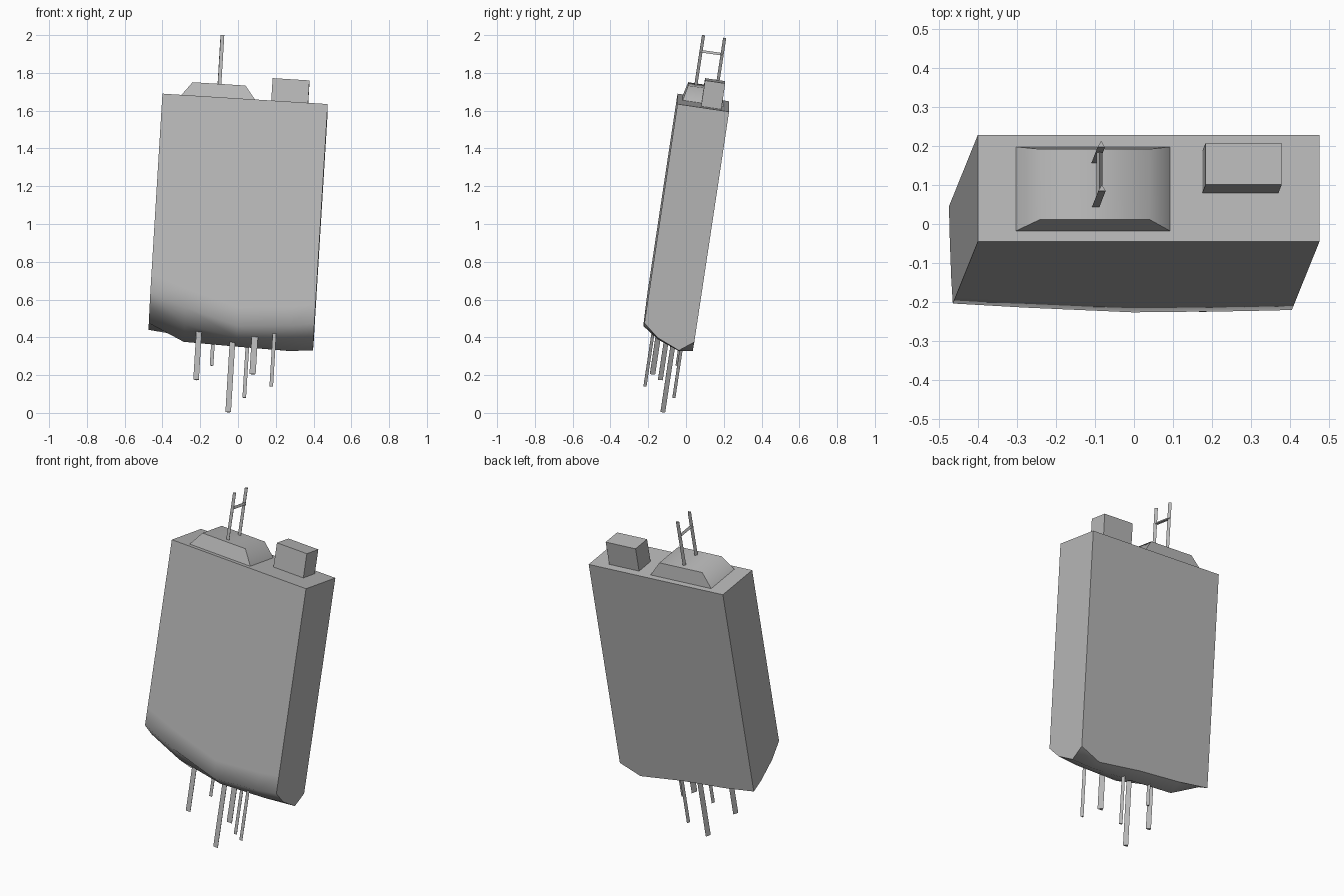
import bpy, bmesh, math
from mathutils import Vector

cube = bpy.data.objects.get("Cube")
if cube:
    bpy.data.objects.remove(cube, do_unlink=True)

# Leaning frame: u across, v back, w up, starting at the front roof corner
ORIGIN = Vector((-0.40, -0.045, 1.69))
U = Vector((1, 0, -0.063))
V = Vector((0, 1, -0.148))
W = Vector((0.061, 0.151, 1))


def lean(u, v, w):
    return ORIGIN + U * u + V * v + W * w


concrete = bpy.data.materials.new("grey_concrete")
concrete.use_nodes = True
grey = (0.48, 0.48, 0.48, 1)
concrete.diffuse_color = grey
concrete.node_tree.nodes["Principled BSDF"].inputs["Base Color"].default_value = grey


def finish(bm, name, smooth=None):
    bmesh.ops.recalc_face_normals(bm, faces=bm.faces)
    mesh = bpy.data.meshes.new(name)
    bm.to_mesh(mesh)
    bm.free()
    mesh.materials.append(concrete)
    obj = bpy.data.objects.new(name, mesh)
    bpy.context.collection.objects.link(obj)
    if smooth:
        bpy.ops.object.select_all(action='DESELECT')
        obj.select_set(True)
        bpy.context.view_layer.objects.active = obj
        bpy.ops.object.shade_smooth_by_angle(angle=math.radians(smooth))
    return obj


def block(name, base, top, height, smooth=None):
    """Box or frustum in the leaning frame; base and top are (u0, u1, v0, v1)."""
    bm = bmesh.new()
    rings = []
    for (u0, u1, v0, v1), w in ((base, -0.01), (top, height)):
        corners = ((u0, v0), (u1, v0), (u1, v1), (u0, v1))
        rings.append([bm.verts.new(lean(u, v, w)) for u, v in corners])
    low, high = rings
    for i in range(4):
        j = (i + 1) % 4
        bm.faces.new((low[i], low[j], high[j], high[i]))
    bm.faces.new(low[::-1])
    bm.faces.new(high)
    return finish(bm, name, smooth)


def rod(name, start, end, radius):
    """Three-sided bar with a flat side to the front."""
    start, end = Vector(start), Vector(end)
    axis = (end - start).normalized()
    side = axis.cross(Vector((0, 1, 0)) if abs(axis.y) < 0.7 else Vector((0, 0, 1))).normalized()
    depth = side.cross(axis)
    if depth.y < 0:
        depth = -depth
    bm = bmesh.new()
    rings = []
    for p in (start, end):
        ring = []
        for k in range(3):
            a = math.pi / 2 + k * math.tau / 3
            ring.append(bm.verts.new(p + radius * (side * math.cos(a) + depth * math.sin(a))))
        rings.append(ring)
    for i in range(3):
        j = (i + 1) % 3
        bm.faces.new((rings[0][i], rings[0][j], rings[1][j], rings[1][i]))
    bm.faces.new(rings[0][::-1])
    bm.faces.new(rings[1])
    return finish(bm, name)


# Tower slab with a broken, rounded underside
rows = (0, 0.08, 0.2, 0.273)
underside = {
    0: (1.05, 1.12, 1.185, 1.21),
    0.19: (1.12, 1.2, 1.272, 1.23),
    0.47: (1.2, 1.25, 1.28, 1.245),
    0.75: (1.18, 1.24, 1.285, 1.275),
    0.875: (1.16, 1.225, 1.275, 1.22),
}
bm = bmesh.new()
bottom, front_top, front_mid, back_top = [], [], [], []
for u, drops in underside.items():
    bottom.append([bm.verts.new(lean(u, v, -d)) for v, d in zip(rows, drops)])
    front_top.append(bm.verts.new(lean(u, 0, 0)))
    front_mid.append(bm.verts.new(lean(u, 0, 0.1 - drops[0])))
    back_top.append(bm.verts.new(lean(u, rows[-1], 0)))
for i in range(len(bottom) - 1):
    a, b = bottom[i], bottom[i + 1]
    for k in range(3):
        bm.faces.new((a[k], a[k + 1], b[k + 1], b[k]))
    bm.faces.new((a[0], b[0], front_mid[i + 1], front_mid[i]))
    bm.faces.new((front_mid[i], front_mid[i + 1], front_top[i + 1], front_top[i]))
    bm.faces.new((front_top[i], front_top[i + 1], back_top[i + 1], back_top[i]))
    bm.faces.new((a[3], back_top[i], back_top[i + 1], b[3]))
for e in (0, -1):
    bm.faces.new([front_top[e], front_mid[e], *bottom[e], back_top[e]])
finish(bm, "tower_slab", 58)

# Roof structures
block("roof_vault", (0.09, 0.5, 0.025, 0.245), (0.155, 0.435, 0.045, 0.225), 0.077, 55)
block("roof_box", (0.575, 0.77, 0.125, 0.232), (0.575, 0.77, 0.125, 0.232), 0.137)

# Roof mast: two uprights and a crossbar
rod("mast_front", (-0.099, 0.047, 1.72), (-0.082, 0.09, 2.0), 0.011)
rod("mast_back", (-0.101, 0.158, 1.70), (-0.084, 0.202, 1.985), 0.011)
rod("mast_crossbar", (-0.088, 0.075, 1.913), (-0.088, 0.192, 1.896), 0.009)

# Exposed bars hanging below: x, y, z of the lower tip, length, radius
bars = (
    (-0.222, -0.14, 0.175, 0.28, 0.017),
    (-0.14, -0.05, 0.25, 0.2, 0.011),
    (-0.052, -0.127, 0.004, 0.45, 0.017),
    (0.033, -0.067, 0.08, 0.35, 0.011),
    (0.077, -0.182, 0.205, 0.25, 0.019),
    (0.176, -0.22, 0.14, 0.34, 0.011),
)
for n, (x, y, z, length, radius) in enumerate(bars, 1):
    tip = Vector((x, y, z))
    rod(f"hanging_bar_{n}", tip, tip + W * length, radius)
